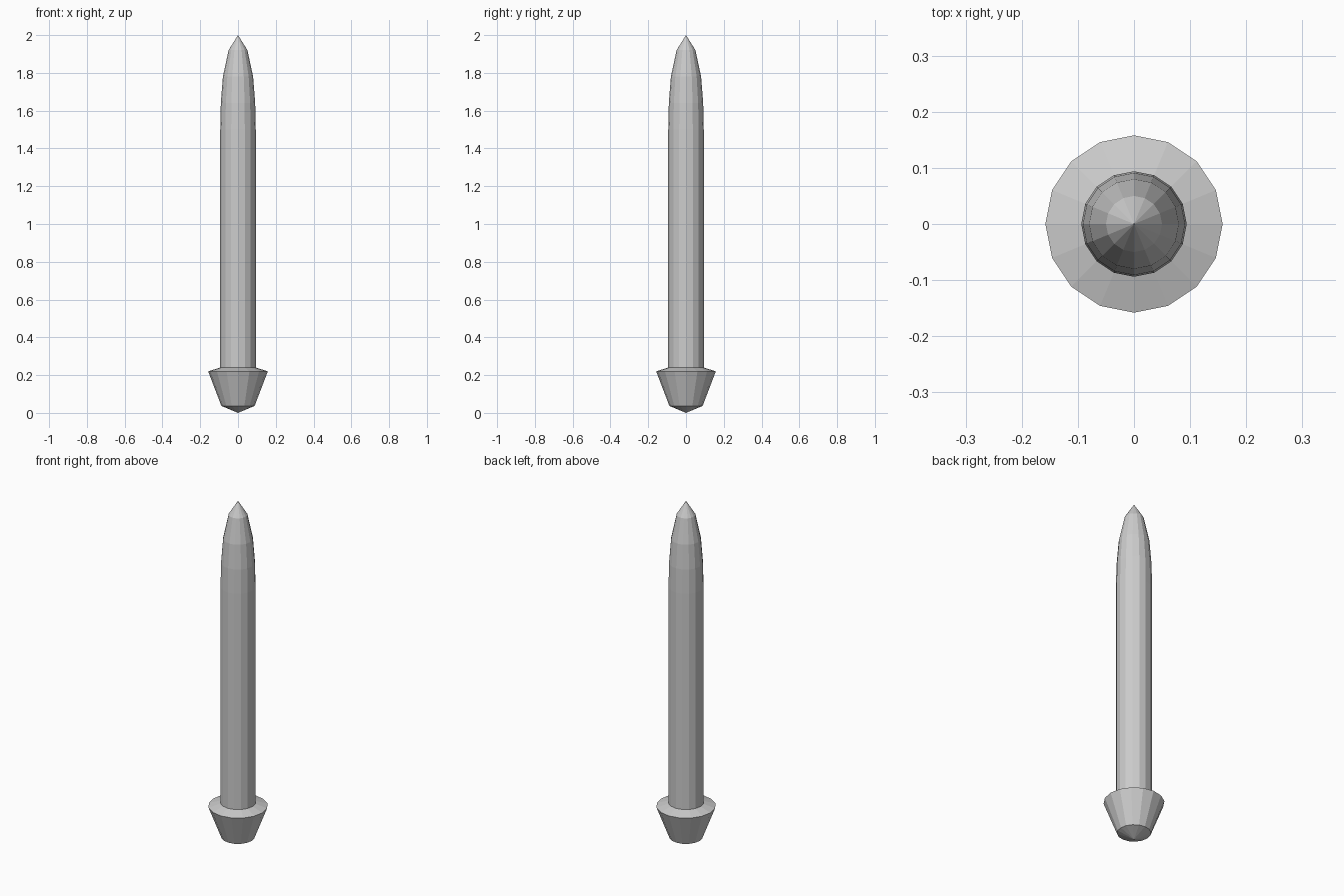
import bpy
from math import cos, sin, tau

if "Cube" in bpy.data.objects:
    bpy.data.objects.remove(bpy.data.objects["Cube"])

SIDES = 16


def lathe(name, profile):
    """Revolve (radius, z) points around z; radius 0 becomes a single tip."""
    verts, faces, rings = [], [], []
    for r, z in profile:
        n = SIDES if r > 0 else 1
        start = len(verts)
        verts += [(r * cos(tau * i / SIDES), r * sin(tau * i / SIDES), z) for i in range(n)]
        rings.append([start + i % n for i in range(SIDES)])
    for low, high in zip(rings, rings[1:]):
        for i in range(SIDES):
            j = (i + 1) % SIDES
            quad = [low[i], low[j], high[j], high[i]]
            faces.append(list(dict.fromkeys(quad)))
    mesh = bpy.data.meshes.new(name)
    mesh.from_pydata(verts, [], faces)
    mesh.update()
    obj = bpy.data.objects.new(name, mesh)
    bpy.context.collection.objects.link(obj)
    return obj


# Flared base collar with a shallow pointed underside
lathe("base_collar", [(0, 0), (0.088, 0.037), (0.158, 0.22), (0.094, 0.24)])

# Straight shaft tapering to a rounded, pointed tip
lathe("pointed_shaft", [(0.094, 0.24), (0.094, 1.50), (0.091, 1.64),
                        (0.08, 1.78), (0.05, 1.92), (0, 2.0)])
